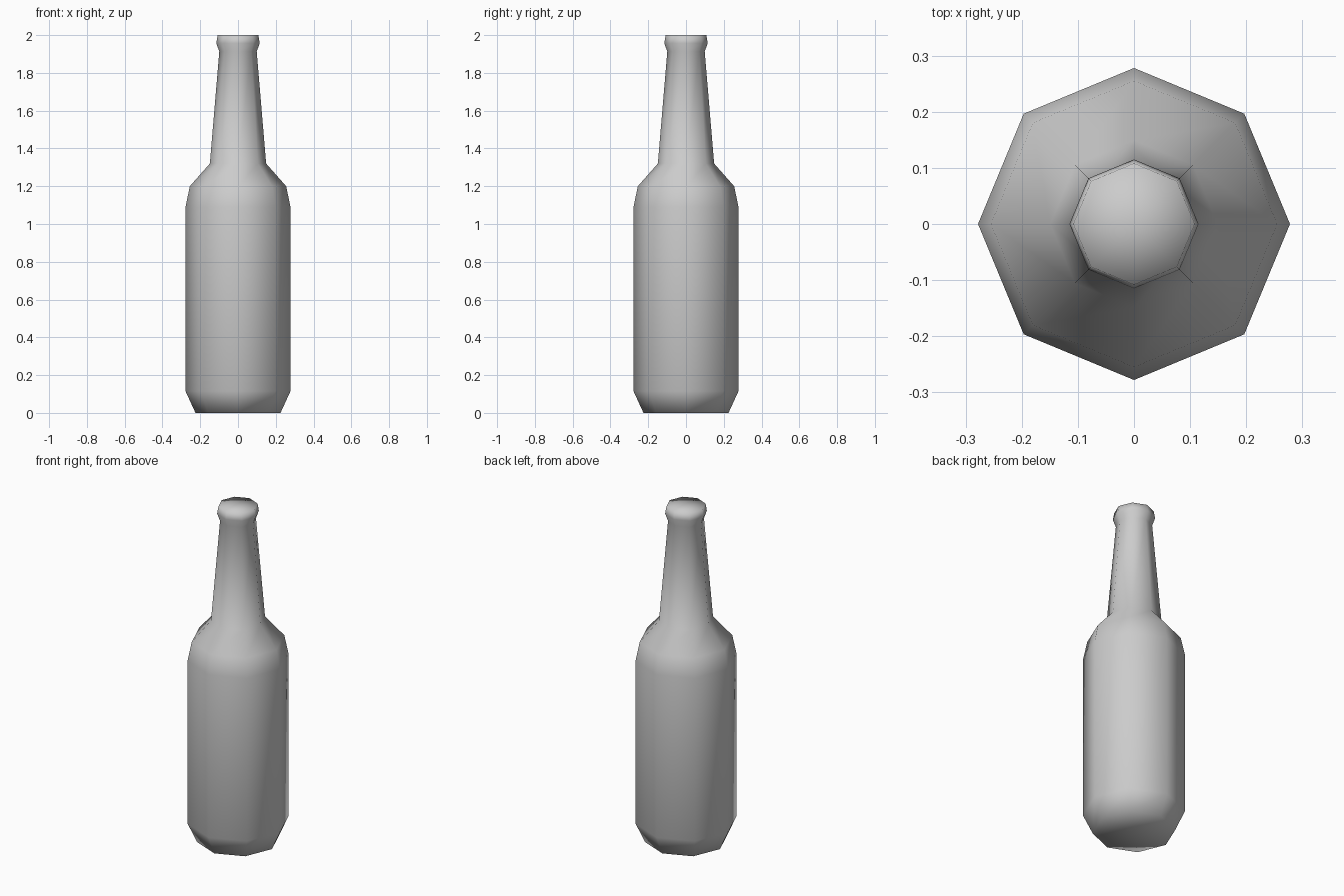
import bpy, bmesh
from math import cos, sin, pi

if "Cube" in bpy.data.objects:
    bpy.data.objects.remove(bpy.data.objects["Cube"])

SIDES = 8

# Bottle profile from base to lip: (radius, height)
profile = [(0.225, 0.0), (0.278, 0.115), (0.278, 1.09), (0.255, 1.20),
           (0.149, 1.32), (0.099, 1.913), (0.115, 1.957), (0.108, 2.0)]

bm = bmesh.new()

# Octagonal rings
rings = [[bm.verts.new((r * cos(2 * pi * i / SIDES), r * sin(2 * pi * i / SIDES), z))
          for i in range(SIDES)] for r, z in profile]

# Walls
for low, high in zip(rings, rings[1:]):
    for i in range(SIDES):
        j = (i + 1) % SIDES
        bm.faces.new((low[i], low[j], high[j], high[i]))

# Closed base and mouth, fanned to a centre point
for ring, z in ((rings[0], 0.0), (rings[-1], 2.0)):
    centre = bm.verts.new((0, 0, z))
    for i in range(SIDES):
        bm.faces.new((ring[i], ring[(i + 1) % SIDES], centre))

bmesh.ops.recalc_face_normals(bm, faces=bm.faces)
for f in bm.faces:
    f.smooth = True

mesh = bpy.data.meshes.new("bottle")
bm.to_mesh(mesh)
bm.free()
bottle = bpy.data.objects.new("bottle", mesh)
bpy.context.collection.objects.link(bottle)
